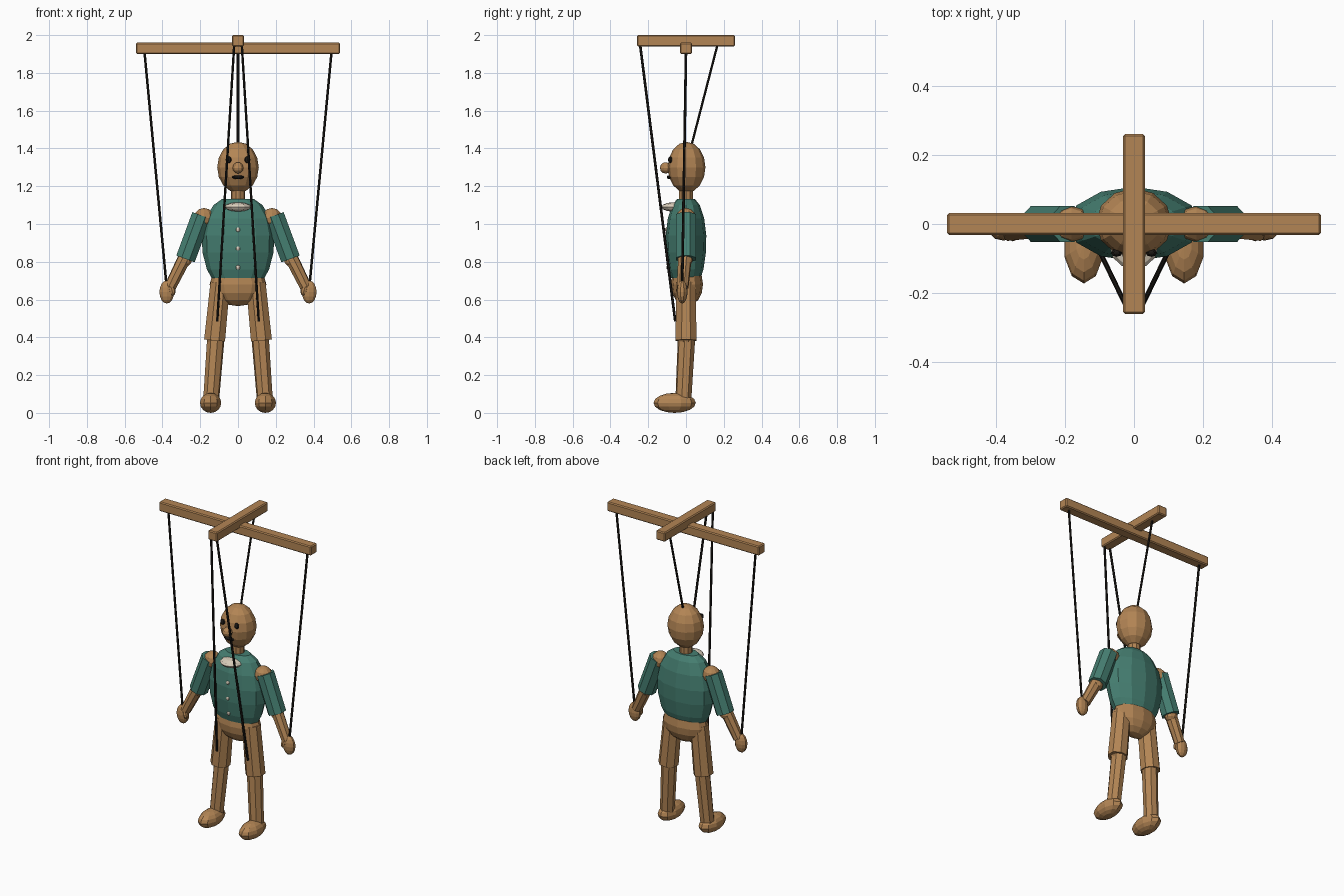
import bpy, bmesh
from math import pi, cos, sin
from mathutils import Vector, Matrix

if "Cube" in bpy.data.objects:
    bpy.data.objects.remove(bpy.data.objects["Cube"])


def material(name, rgb):
    m = bpy.data.materials.new(name)
    m.use_nodes = True
    m.diffuse_color = (*rgb, 1)
    m.node_tree.nodes["Principled BSDF"].inputs["Base Color"].default_value = (*rgb, 1)
    return m


WOOD = material("warm wood", (0.45, 0.235, 0.09))
TEAL = material("teal shirt", (0.06, 0.21, 0.165))
CREAM = material("cream cloth", (0.70, 0.62, 0.50))
DARK = material("dark string", (0.012, 0.01, 0.008))


def finish(name, bm, mat):
    bmesh.ops.recalc_face_normals(bm, faces=bm.faces)
    mesh = bpy.data.meshes.new(name)
    bm.to_mesh(mesh)
    bm.free()
    mesh.materials.append(mat)
    obj = bpy.data.objects.new(name, mesh)
    bpy.context.collection.objects.link(obj)
    return obj


def ball(name, centre, radii, mat, seg=12, rings=8, tilt=0):
    bm = bmesh.new()
    bmesh.ops.create_uvsphere(bm, u_segments=seg, v_segments=rings, radius=1)
    bm.transform(Matrix.Translation(centre) @ Matrix.Rotation(tilt, 4, "Y")
                 @ Matrix.Diagonal((*radii, 1)))
    return finish(name, bm, mat)


def rod(name, start, end, r1, r2, mat, seg=8):
    a, b = Vector(start), Vector(end)
    bm = bmesh.new()
    bmesh.ops.create_cone(bm, cap_ends=True, segments=seg, radius1=r1, radius2=r2,
                          depth=(b - a).length)
    turn = (b - a).to_track_quat("Z", "Y").to_matrix().to_4x4()
    bm.transform(Matrix.Translation((a + b) / 2) @ turn @ Matrix.Rotation(pi / seg, 4, "Z"))
    return finish(name, bm, mat)


def beam(name, centre, size):
    bm = bmesh.new()
    bmesh.ops.create_cube(bm, size=1)
    bm.transform(Matrix.Translation(centre) @ Matrix.Diagonal((*size, 1)))
    obj = finish(name, bm, WOOD)
    bevel = obj.modifiers.new("soft edges", "BEVEL")
    bevel.width, bevel.segments = 0.006, 1
    return obj


def lathe(name, profile, depth, mat, seg=12):
    bm = bmesh.new()
    loops = [[bm.verts.new((r * cos(2 * pi * i / seg), depth * r * sin(2 * pi * i / seg), z))
              for i in range(seg)] for r, z in profile]
    for lo, hi in zip(loops, loops[1:]):
        for i in range(seg):
            j = (i + 1) % seg
            bm.faces.new((lo[i], lo[j], hi[j], hi[i]))
    bm.faces.new(loops[0])
    bm.faces.new(loops[-1])
    return finish(name, bm, mat)


# Control cross
beam("control_crossbar", (0, 0, 1.93), (1.08, 0.064, 0.06))
beam("control_spine", (0, 0, 1.97), (0.064, 0.52, 0.06))

# Head and face
ball("head", (0, 0.003, 1.3), (0.11, 0.1, 0.135), WOOD)
ball("nose", (0, -0.108, 1.297), (0.03, 0.03, 0.03), WOOD, 10, 6)
ball("mouth", (0, -0.09, 1.248), (0.035, 0.012, 0.01), DARK, 10, 6)
rod("neck", (0, 0, 1.08), (0, 0, 1.2), 0.038, 0.038, WOOD, 10)

# Shirt body, collar, buttons and hips
lathe("torso", [(0.14, 0.715), (0.165, 0.76), (0.188, 0.85), (0.192, 0.94),
                (0.172, 1.03), (0.13, 1.1), (0.085, 1.132)], 0.56, TEAL)
ball("collar", (0, -0.065, 1.09), (0.07, 0.065, 0.025), CREAM, 12, 6)
for i, (y, z) in enumerate([(-0.096, 0.77), (-0.103, 0.87), (-0.103, 0.97)]):
    ball(f"button_{i + 1}", (0, y, z), (0.012, 0.008, 0.012), CREAM, 8, 6)
ball("hips", (0, 0.005, 0.68), (0.15, 0.085, 0.115), WOOD)

# Mirrored limbs, eyes and strings
for side, s in (("left", 1), ("right", -1)):
    ball(f"{side}_eye", (s * 0.05, -0.083, 1.34), (0.016, 0.012, 0.018), DARK, 8, 6)

    ball(f"{side}_shoulder", (s * 0.18, 0, 1.033), (0.055, 0.052, 0.052), WOOD, 10, 6)
    rod(f"{side}_sleeve", (s * 0.193, 0, 1.045), (s * 0.278, 0, 0.815), 0.056, 0.056, TEAL)
    ball(f"{side}_elbow", (s * 0.282, -0.003, 0.81), (0.04, 0.038, 0.036), WOOD, 10, 6)
    rod(f"{side}_forearm", (s * 0.278, -0.005, 0.83), (s * 0.36, -0.018, 0.665),
        0.037, 0.032, WOOD)
    ball(f"{side}_hand", (s * 0.377, -0.02, 0.64), (0.041, 0.028, 0.061), WOOD, 10, 8)
    ball(f"{side}_thumb", (s * 0.35, -0.034, 0.65), (0.018, 0.016, 0.03), WOOD, 8, 6, s * 0.3)

    rod(f"{side}_thigh", (s * 0.094, 0, 0.69), (s * 0.124, 0, 0.383), 0.056, 0.06, WOOD)
    ball(f"{side}_knee", (s * 0.122, 0, 0.385), (0.045, 0.042, 0.04), WOOD, 10, 6)
    rod(f"{side}_shin", (s * 0.117, 0.003, 0.4), (s * 0.142, -0.014, 0.07),
        0.047, 0.043, WOOD)
    ball(f"{side}_foot", (s * 0.145, -0.06, 0.053), (0.059, 0.112, 0.053), WOOD, 10, 8)

    rod(f"{side}_hand_string", (s * 0.495, 0, 1.91), (s * 0.38, -0.02, 0.69),
        0.007, 0.007, DARK, 6)
    rod(f"{side}_knee_string", (s * 0.02, -0.243, 1.95), (s * 0.11, -0.057, 0.485),
        0.007, 0.007, DARK, 6)

rod("head_string", (0, 0.167, 1.95), (0, 0.03, 1.42), 0.007, 0.007, DARK, 6)
